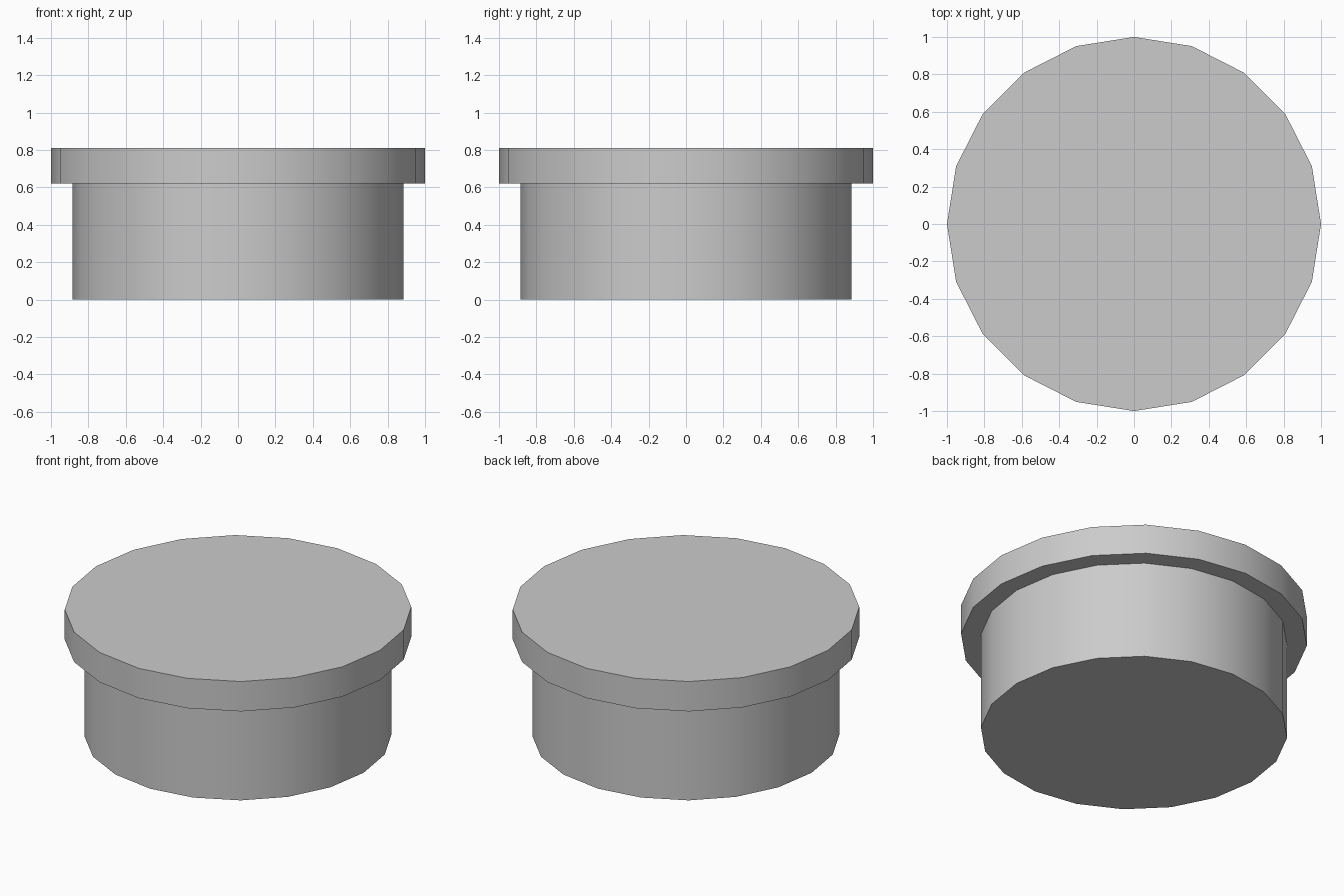
import bpy, bmesh, math

if "Cube" in bpy.data.objects:
    bpy.data.objects.remove(bpy.data.objects["Cube"])

SIDES = 20
# Outline from bottom centre outwards and up: (radius, height)
PROFILE = [(0.885, 0.0), (0.885, 0.62), (1.0, 0.62), (1.0, 0.81)]


def revolve(name, profile, sides):
    bm = bmesh.new()
    rings = []
    for r, z in profile:
        rings.append([bm.verts.new((r * math.cos(a), r * math.sin(a), z))
                      for a in (2 * math.pi * i / sides for i in range(sides))])
    # Walls and underside of the rim
    for low, high in zip(rings, rings[1:]):
        for i in range(sides):
            j = (i + 1) % sides
            bm.faces.new((low[i], low[j], high[j], high[i]))
    # Flat base and top
    bm.faces.new(rings[0][::-1])
    bm.faces.new(rings[-1])
    mesh = bpy.data.meshes.new(name)
    bm.to_mesh(mesh)
    bm.free()
    obj = bpy.data.objects.new(name, mesh)
    bpy.context.collection.objects.link(obj)
    return obj


# Round plug with a wider rim on top
plug = revolve("rimmed_plug", PROFILE, SIDES)
bpy.context.view_layer.objects.active = plug
plug.select_set(True)
bpy.ops.object.shade_smooth_by_angle(angle=math.radians(30))
